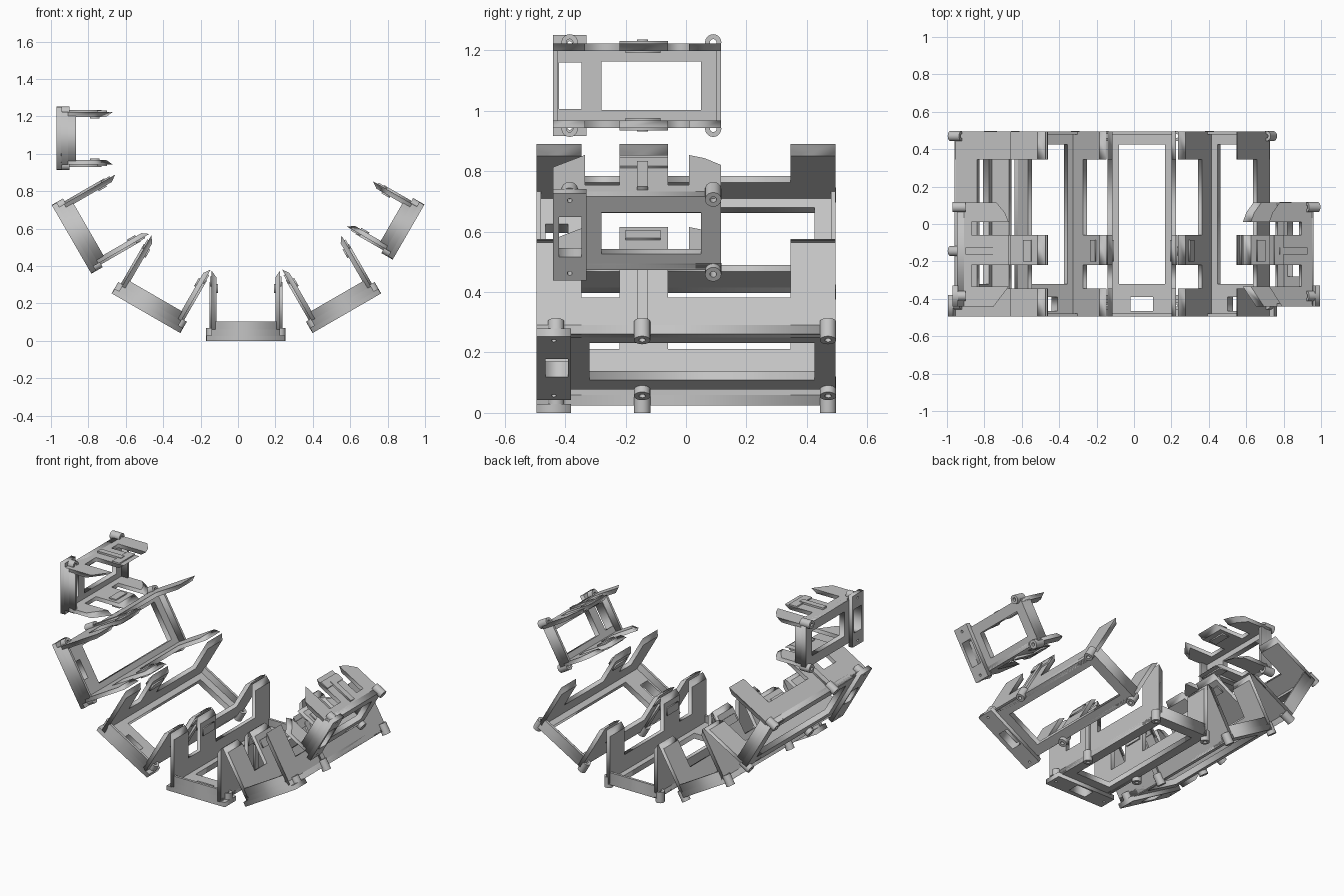
import bpy, math
from mathutils import Matrix

cube = bpy.data.objects.get("Cube")
if cube:
    bpy.data.objects.remove(cube, do_unlink=True)

grey = bpy.data.materials.new("plain grey")
grey.use_nodes = True
grey.diffuse_color = (0.55, 0.55, 0.55, 1)
grey.node_tree.nodes["Principled BSDF"].inputs["Base Color"].default_value = (0.55, 0.55, 0.55, 1)

# maps outline (u, v) to (y, z), with thickness along x
UPRIGHT = Matrix(((0, 0, 1, 0), (1, 0, 0, 0), (0, 1, 0, 0), (0, 0, 0, 1)))


def rect(x0, x1, y0, y1):
    return [(x0, y0), (x1, y0), (x1, y1), (x0, y1)]


def circle(x, y, r, n=20):
    return [(x + r * math.cos(math.tau * i / n), y + r * math.sin(math.tau * i / n))
            for i in range(n)]


def slab(name, loops, lo, hi, world, upright=False, smooth=False, bevel_side=0):
    """Extruded outline; loops after the first are holes."""
    curve = bpy.data.curves.new(name, "CURVE")
    curve.dimensions = "2D"
    curve.fill_mode = "BOTH"
    curve.extrude = (hi - lo) / 2
    for loop in loops:
        spline = curve.splines.new("POLY")
        spline.points.add(len(loop) - 1)
        for point, (u, v) in zip(spline.points, loop):
            point.co = (u, v, 0, 1)
        spline.use_cyclic_u = True
    temp = bpy.data.objects.new(name, curve)
    bpy.context.scene.collection.objects.link(temp)
    bpy.context.view_layer.update()
    graph = bpy.context.evaluated_depsgraph_get()
    mesh = bpy.data.meshes.new_from_object(temp.evaluated_get(graph))
    bpy.data.objects.remove(temp, do_unlink=True)
    # slope the tips of the tabs on the inner side
    if bevel_side:
        for v in mesh.vertices:
            if v.co.y > 0.2 and v.co.z * bevel_side < 0:
                v.co.y -= 0.035
    mesh.transform(Matrix.Translation((0, 0, (lo + hi) / 2)))
    if upright:
        mesh.transform(UPRIGHT)
    mesh.materials.clear()
    mesh.materials.append(grey)
    obj = bpy.data.objects.new(name, mesh)
    bpy.context.scene.collection.objects.link(obj)
    obj.matrix_world = world
    if smooth:
        bpy.ops.object.select_all(action="DESELECT")
        obj.select_set(True)
        bpy.context.view_layer.objects.active = obj
        bpy.ops.object.shade_smooth_by_angle(angle=math.radians(35))
    return obj


def link(name, x, z, angle, small):
    world = Matrix.Translation((x, 0, z)) @ Matrix.Rotation(math.radians(angle), 4, "Y")
    if small:
        y0, y1, half, plate_half, open_half = -0.44, 0.115, 0.14, 0.167, 0.08
        open_y, win_y, win_half = (-0.28, 0.05), (-0.42, -0.345), 0.077
        low, tip = 0.1, 0.3
        boss_y, boss_x, plate_end = (-0.385, 0.09), 0.143, -0.33
        front = [(-0.335, tip), (y0, 0.22)]
        back = [(y1, 0.235), (0.06, 0.28), (0.01, tip)]
    else:
        y0, y1, half, plate_half, open_half = -0.495, 0.495, 0.183, 0.21, 0.123
        open_y, win_y, win_half = (-0.32, 0.425), (-0.465, -0.39), 0.06
        low, tip = 0.165, 0.375
        boss_y, boss_x, plate_end = (-0.43, -0.145, 0.47), 0.185, -0.38
        front = [(-0.345, tip), (y0, tip)]
        back = [(y1, tip), (0.345, tip)]
    window = rect(-win_half, win_half, *win_y)

    # floor with its large opening and end window
    slab(name + "_floor", [rect(-half, half, y0, y1),
                           rect(-open_half, open_half, *open_y), window], 0.025, 0.06, world)
    # wider mounting plate at the front end
    mid = (y0 + plate_end) / 2
    screws = [circle(s * (plate_half - 0.028), mid, 0.008, 10) for s in (-1, 1)]
    slab(name + "_mount_plate", [rect(-plate_half, plate_half, y0, plate_end), window] + screws,
         0, 0.03, world)
    # raised end rims
    for end, a, b in (("front", y0, y0 + 0.016), ("back", y1 - 0.016, y1)):
        slab(f"{name}_{end}_rim", [rect(-half + 0.02, half - 0.02, a, b)], 0.055, 0.105, world)

    # side walls with three tabs each, and their ribs and heads
    outline = ([(y0, 0.025), (y1, 0.025)] + back + [(back[-1][0], low), (-0.06, low),
               (-0.06, tip), (-0.22, tip), (-0.22, low), (front[0][0], low)] + front)
    for side, s in (("right", -1), ("left", 1)):
        def wall_part(part, loop, inner, outer, bevel=0):
            lo, hi = sorted((s * inner, s * outer))
            slab(f"{name}_{side}_{part}", [loop], lo, hi, world, True, bevel_side=bevel)
        wall_part("wall", outline, half - 0.025, half, s)
        wall_part("rib", rect(-0.162, -0.125, 0.07, tip - 0.06), half - 0.002, half + 0.012)
        wall_part("tab_head", rect(-0.22, -0.06, tip - 0.085, tip - 0.03),
                  half - 0.002, half + 0.008)
        wall_part("catch", rect(-0.2, -0.085, tip - 0.12, tip - 0.07),
                  half - 0.033, half - 0.02)
        # bored corner bosses
        for i, y in enumerate(boss_y):
            cx = s * boss_x
            bottom = 0.03 if i == 0 else 0
            slab(f"{name}_{side}_boss_{i + 1}", [circle(cx, y, 0.027), circle(cx, y, 0.011, 12)],
                 bottom, 0.07, world, smooth=True)


link("upper_right_link", -0.97, 1.083, 90, True)
link("outer_right_link", -0.89, 0.543, 60, False)
link("inner_right_link", -0.492, 0.148, 30, False)
link("middle_link", 0.042, 0, 0, False)
link("inner_left_link", 0.582, 0.148, -30, False)
link("outer_left_link", 0.912, 0.582, -60, True)
